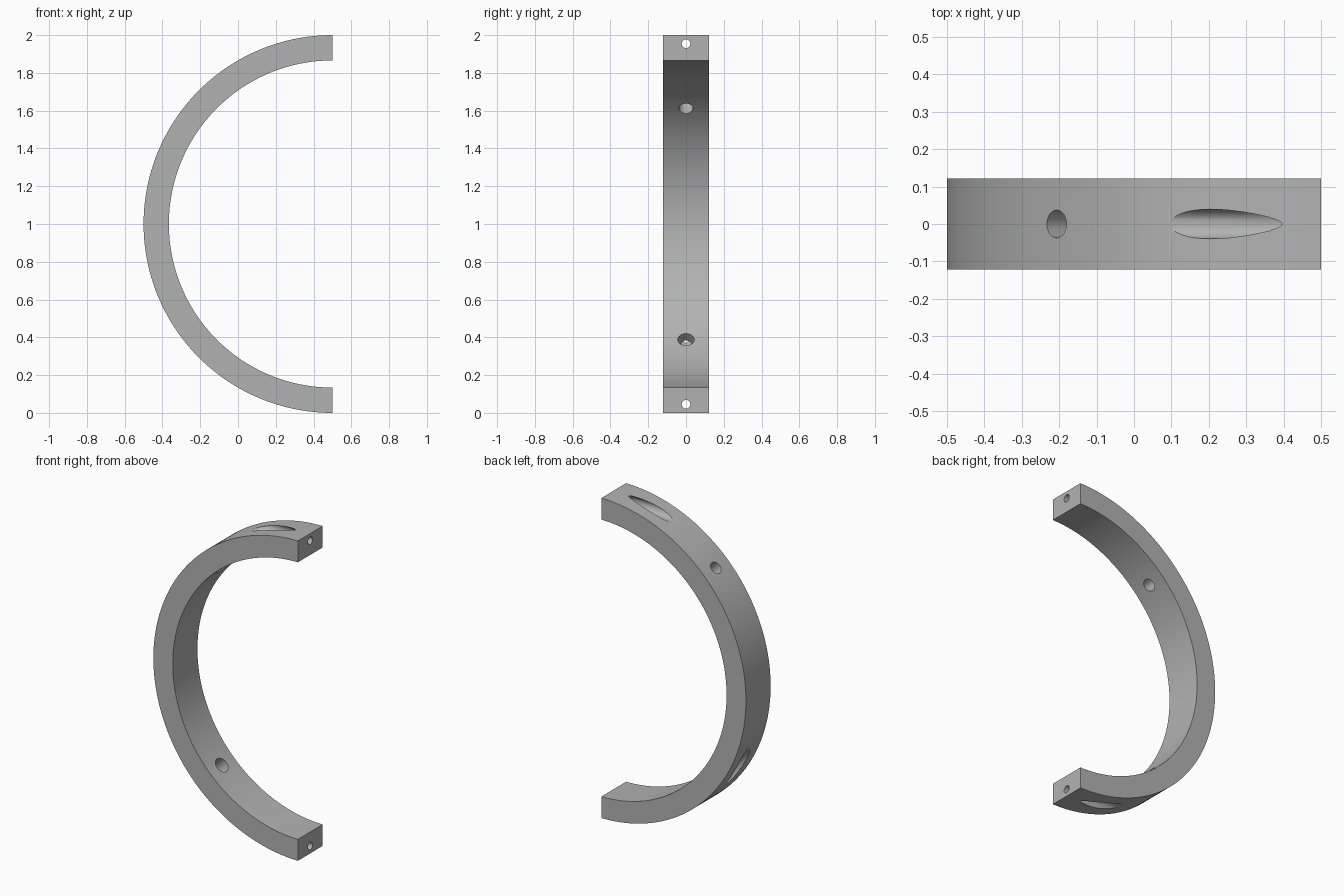
import bpy, bmesh
from math import sin, cos, pi
from mathutils import Vector

cube = bpy.data.objects.get("Cube")
if cube:
    bpy.data.objects.remove(cube)

CENTRE = Vector((0.5, 0, 1))
OUTER, INNER, HALF_WIDTH = 1.0, 0.866, 0.122
BORE_DIST = 0.955          # distance of the bolt axes from the ring centre
SEGMENTS = 96

grey = bpy.data.materials.new("plain grey")
grey.use_nodes = True
colour = (0.45, 0.45, 0.45, 1)
grey.diffuse_color = colour
grey.node_tree.nodes["Principled BSDF"].inputs["Base Color"].default_value = colour


def polar(radius, angle):
    return CENTRE + radius * Vector((cos(angle), 0, sin(angle)))


def make_object(name, bm):
    mesh = bpy.data.meshes.new(name)
    bmesh.ops.recalc_face_normals(bm, faces=bm.faces)
    bm.to_mesh(mesh)
    bm.free()
    mesh.materials.append(grey)
    obj = bpy.data.objects.new(name, mesh)
    bpy.context.collection.objects.link(obj)
    return obj


# Half ring: a C-shaped outline extruded across its width
bm = bmesh.new()
angles = [pi / 2 + pi * i / SEGMENTS for i in range(SEGMENTS + 1)]
outline = [polar(OUTER, a) for a in angles] + [polar(INNER, a) for a in reversed(angles)]
side = Vector((0, HALF_WIDTH, 0))
face = bm.faces.new([bm.verts.new(p - side) for p in outline])
extruded = bmesh.ops.extrude_face_region(bm, geom=[face])["geom"]
bmesh.ops.translate(bm, vec=side * 2,
                    verts=[g for g in extruded if isinstance(g, bmesh.types.BMVert)])
ring = make_object("half_ring", bm)


def drill(start, end, radius):
    """Cut a round hole between two points."""
    axis = end - start
    bm = bmesh.new()
    bmesh.ops.create_cone(bm, cap_ends=True, segments=40, radius1=radius,
                          radius2=radius, depth=axis.length)
    bm.transform(axis.to_track_quat('Z', 'Y').to_matrix().to_4x4())
    bmesh.ops.translate(bm, verts=bm.verts, vec=(start + end) / 2)
    cutter = make_object("hole_cutter", bm)
    cutter.hide_render = True
    mod = ring.modifiers.new("hole", 'BOOLEAN')
    mod.operation, mod.solver, mod.object = 'DIFFERENCE', 'EXACT', cutter
    bpy.context.view_layer.objects.active = ring
    bpy.ops.object.modifier_apply(modifier=mod.name)
    bpy.data.objects.remove(cutter)


# Bolt holes at both ends, each with a wide bore breaking out of the rim
for s in (1, -1):
    z = 1 + s * BORE_DIST
    drill(Vector((-0.1, 0, z)), Vector((0.4, 0, z)), 0.0395)
    drill(Vector((0.38, 0, z)), Vector((0.6, 0, z)), 0.023)

# Upper radial hole, right through the ring
up = 0.75 * pi
drill(polar(0.8, up), polar(1.1, up), 0.037)

# Lower radial hole from the inside, meeting a slanted bore from the rim
low = 1.25 * pi
drill(polar(0.8, low), polar(BORE_DIST, low), 0.044)
tangent = Vector((sin(low), 0, -cos(low)))
middle = polar(BORE_DIST, low)
drill(middle - tangent * 0.046, middle + tangent * 0.6, 0.0395)

# Smooth curved walls, sharp edges
bpy.ops.object.select_all(action='DESELECT')
ring.select_set(True)
bpy.context.view_layer.objects.active = ring
bpy.ops.object.shade_smooth_by_angle(angle=pi / 6)
